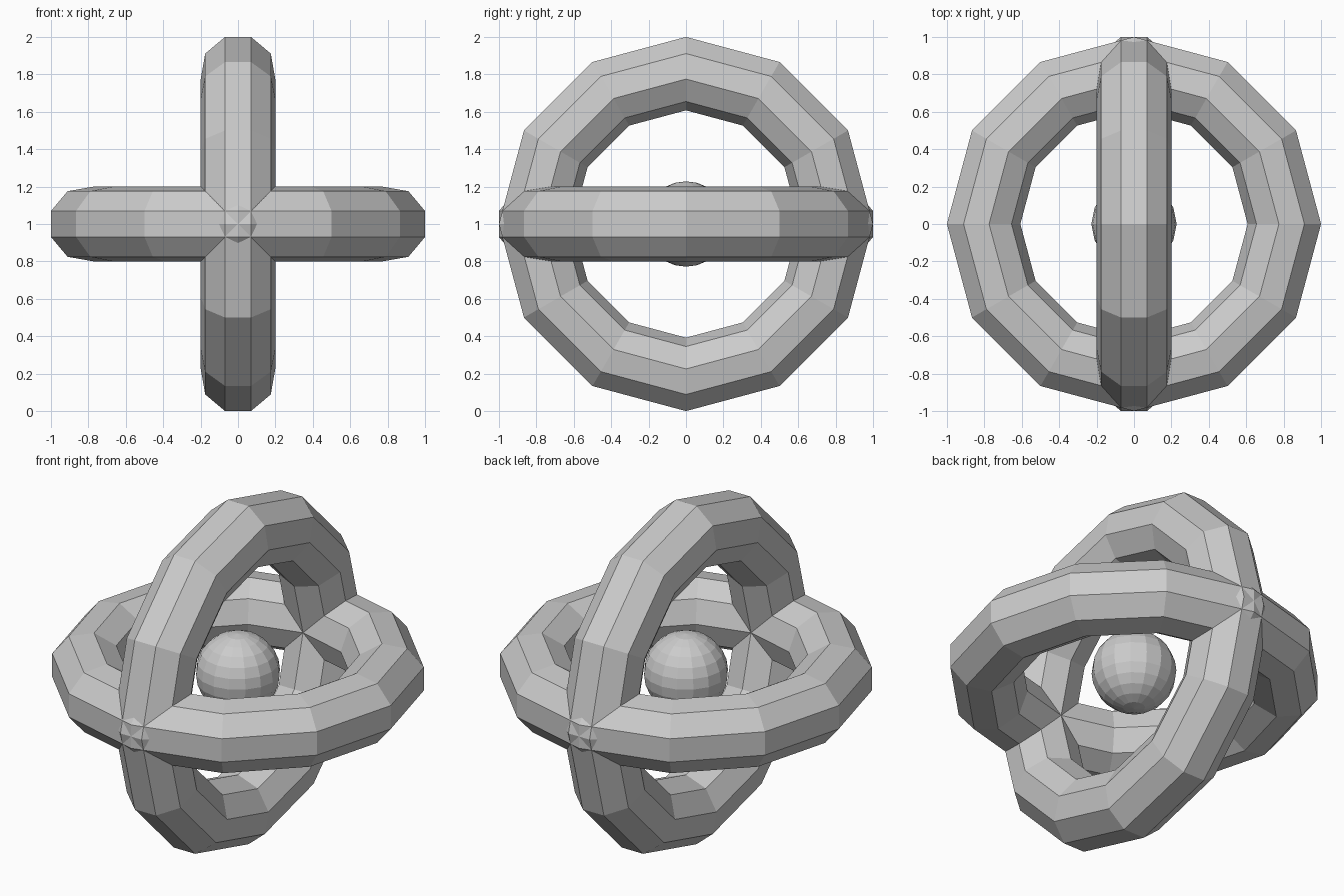
import bpy, bmesh
from math import pi, sin, cos
from mathutils import Matrix

if "Cube" in bpy.data.objects:
    bpy.data.objects.remove(bpy.data.objects["Cube"])

CENTER = Matrix.Translation((0, 0, 1))
MAJOR_R, TUBE_R = 0.81, 0.2024
MAJOR_N, TUBE_N = 12, 9


def finish(bm, name, matrix):
    bm.transform(matrix)
    bmesh.ops.recalc_face_normals(bm, faces=bm.faces)
    mesh = bpy.data.meshes.new(name)
    bm.to_mesh(mesh)
    bm.free()
    obj = bpy.data.objects.new(name, mesh)
    bpy.context.collection.objects.link(obj)
    return obj


def ring(name, matrix):
    # Low-poly torus whose nine-sided tube has a flat side facing outward
    bm = bmesh.new()
    loops = []
    for i in range(MAJOR_N):
        a = 2 * pi * i / MAJOR_N
        loop = []
        for j in range(TUBE_N):
            t = 2 * pi * (j + 0.5) / TUBE_N
            r = MAJOR_R + TUBE_R * cos(t)
            loop.append(bm.verts.new((r * cos(a), r * sin(a), TUBE_R * sin(t))))
        loops.append(loop)
    for i in range(MAJOR_N):
        p, q = loops[i], loops[(i + 1) % MAJOR_N]
        for j in range(TUBE_N):
            k = (j + 1) % TUBE_N
            bm.faces.new((p[j], q[j], q[k], p[k]))
    return finish(bm, name, matrix)


# Two crossed rings
ring("horizontal_ring", CENTER)
ring("vertical_ring", CENTER @ Matrix.Rotation(pi / 2, 4, 'Y'))

# Floating core ball
bm = bmesh.new()
bmesh.ops.create_uvsphere(bm, u_segments=16, v_segments=12, radius=0.228)
finish(bm, "core_ball", CENTER)
